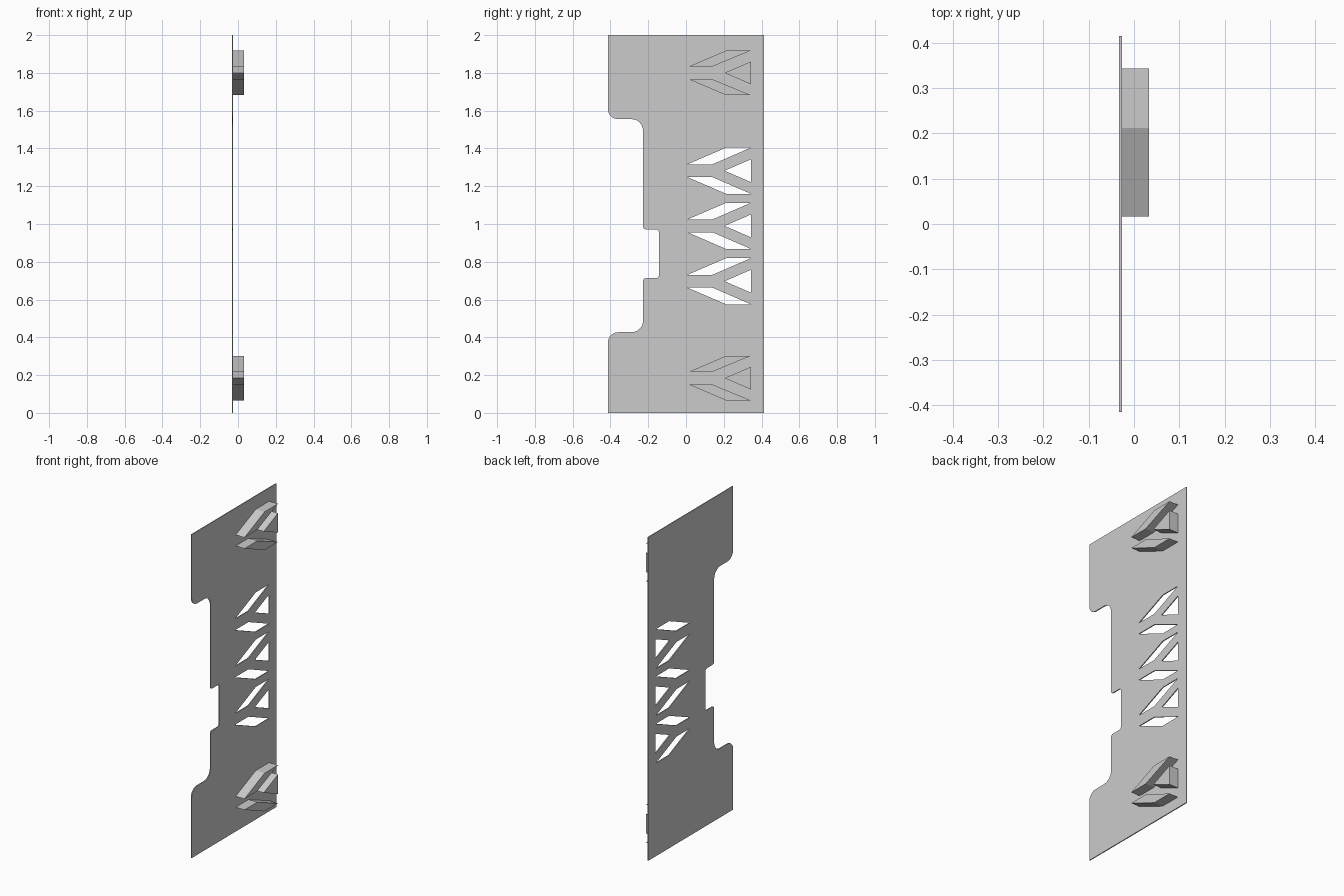
import bpy, bmesh, math
from mathutils import Vector

cube = bpy.data.objects.get("Cube")
if cube:
    bpy.data.objects.remove(cube, do_unlink=True)

grey = bpy.data.materials.new("light_grey")
grey.use_nodes = True
colour = (0.6, 0.6, 0.6, 1)
grey.diffuse_color = colour
grey.node_tree.nodes["Principled BSDF"].inputs["Base Color"].default_value = colour

BACK, FACE, TIP = -0.033, -0.027, 0.033


def rounded(corners, steps=8):
    """Turn (y, z, radius) corners into a loop with filleted right angles."""
    loop = []
    for i, (y, z, r) in enumerate(corners):
        p = Vector((y, z))
        if not r:
            loop.append(p)
            continue
        a = (Vector(corners[i - 1][:2]) - p).normalized() * r
        b = (Vector(corners[(i + 1) % len(corners)][:2]) - p).normalized() * r
        for k in range(steps + 1):
            t = math.pi / 2 * k / steps
            loop.append(p + a * (1 - math.sin(t)) + b * (1 - math.cos(t)))
    return loop


def chevron(zc, y0, half):
    """Two slanted bars and a triangle, pointing to the front."""
    upper = [(y0, 0.034), (0.14, 0.034), (0.343, half), (0.212, half)]
    lower = [(y, -z) for y, z in upper]
    triangle = [(0.204, 0), (0.343, 0.06), (0.343, -0.06)]
    return [[Vector((y, z + zc)) for y, z in s] for s in (upper, lower, triangle)]


def extrude_loops(name, loops, x0, x1):
    """Fill loops (inner ones become holes) and extrude along x."""
    bm = bmesh.new()
    edges = []
    for loop in loops:
        vs = [bm.verts.new((x0, p.x, p.y)) for p in loop]
        edges += [bm.edges.new((v, vs[i - 1])) for i, v in enumerate(vs)]
    bmesh.ops.triangle_fill(bm, edges=edges, use_beauty=True, normal=(1, 0, 0))
    ext = bmesh.ops.extrude_face_region(bm, geom=bm.faces[:])
    moved = [g for g in ext["geom"] if isinstance(g, bmesh.types.BMVert)]
    bmesh.ops.translate(bm, verts=moved, vec=(x1 - x0, 0, 0))
    bmesh.ops.recalc_face_normals(bm, faces=bm.faces[:])
    mesh = bpy.data.meshes.new(name)
    bm.to_mesh(mesh)
    bm.free()
    mesh.materials.append(grey)
    obj = bpy.data.objects.new(name, mesh)
    bpy.context.collection.objects.link(obj)
    return obj


# Plate outline with a stepped notch in the front edge
outline = rounded([
    (0.414, 0, 0), (0.414, 2, 0), (-0.414, 2, 0),
    (-0.414, 1.555, 0.055), (-0.228, 1.555, 0.06),
    (-0.228, 0.972, 0.015), (-0.144, 0.972, 0.015),
    (-0.144, 0.713, 0.015), (-0.228, 0.713, 0.015),
    (-0.228, 0.427, 0.06), (-0.414, 0.427, 0.055),
    (-0.414, 0, 0)])

# Plate with three cut-out chevrons
holes = []
for zc in (1.282, 0.99, 0.697):
    holes += chevron(zc, 0.008, 0.122)
extrude_loops("plate", [outline] + holes, BACK, FACE)

# Raised chevron pegs near both ends
for end, zc in (("top", 1.8), ("bottom", 0.184)):
    for part, loop in zip(("upper_bar", "lower_bar", "triangle"),
                          chevron(zc, 0.016, 0.118)):
        extrude_loops(f"{end}_peg_{part}", [loop], FACE, TIP)
